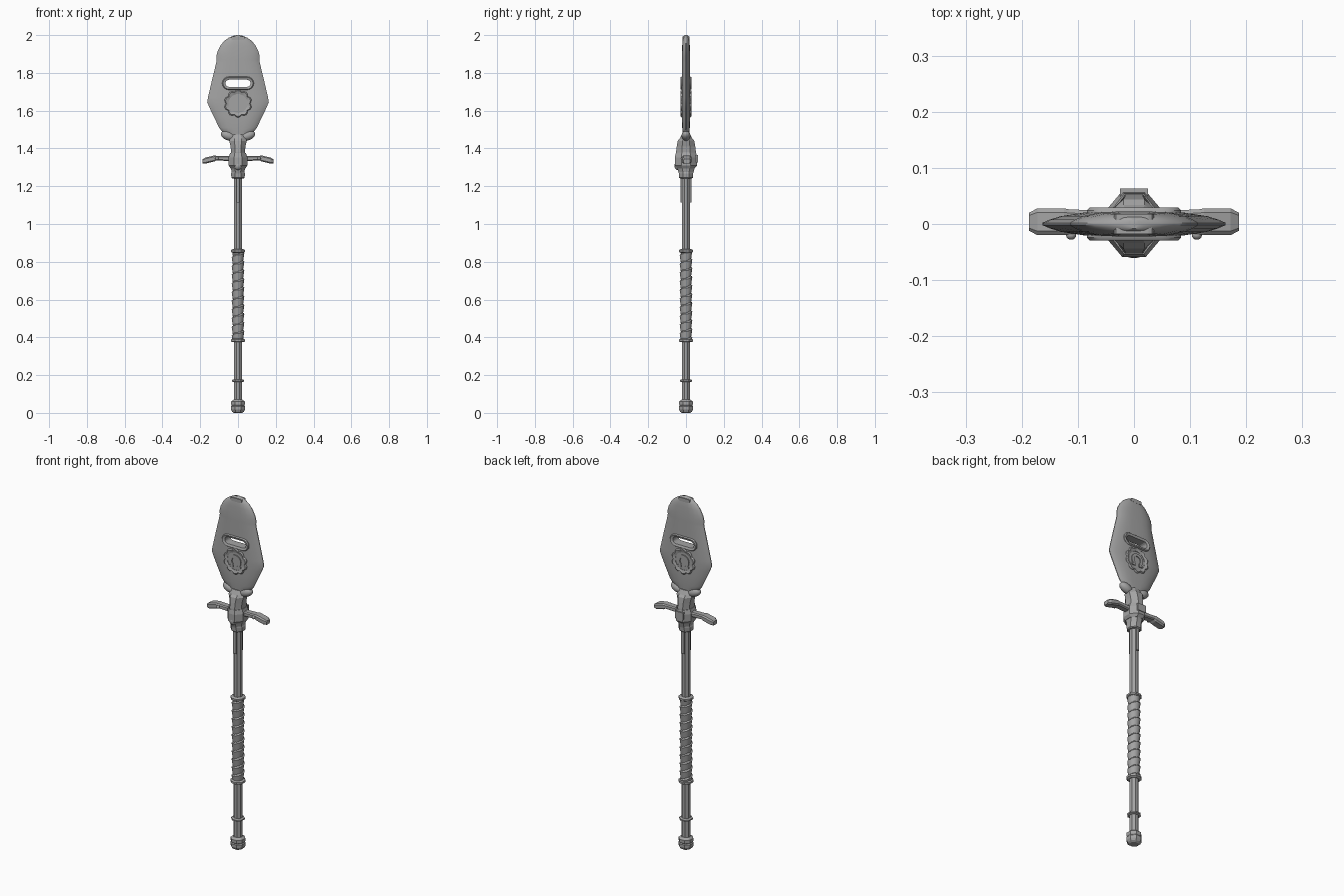
import bpy, bmesh, math
from mathutils import Matrix

if "Cube" in bpy.data.objects:
    bpy.data.objects.remove(bpy.data.objects["Cube"])

steel = bpy.data.materials.new("grey_steel")
steel.diffuse_color = (0.37, 0.37, 0.37, 1)
steel.use_nodes = True
steel.node_tree.nodes["Principled BSDF"].inputs["Base Color"].default_value = steel.diffuse_color


def finish(name, bm, smooth=None):
    """Turn a bmesh into a named object, flat or smooth by angle."""
    bmesh.ops.remove_doubles(bm, verts=bm.verts, dist=1e-5)
    bmesh.ops.recalc_face_normals(bm, faces=bm.faces)
    me = bpy.data.meshes.new(name)
    bm.to_mesh(me)
    bm.free()
    me.materials.append(steel)
    ob = bpy.data.objects.new(name, me)
    bpy.context.collection.objects.link(ob)
    if smooth:
        bpy.ops.object.select_all(action='DESELECT')
        ob.select_set(True)
        bpy.context.view_layer.objects.active = ob
        bpy.ops.object.shade_smooth_by_angle(angle=math.radians(smooth))
    return ob


def loft(name, loops, smooth=None, closed=False):
    """Skin closed point loops; cap the ends, or join last to first."""
    bm = bmesh.new()
    rows = [[bm.verts.new(p) for p in loop] for loop in loops]
    n = len(rows[0])
    pairs = list(zip(rows, rows[1:])) + ([(rows[-1], rows[0])] if closed else [])
    for a, b in pairs:
        for i in range(n):
            j = (i + 1) % n
            bm.faces.new((a[i], a[j], b[j], b[i]))
    if not closed:
        bm.faces.new(rows[0])
        bm.faces.new(rows[-1])
    return finish(name, bm, smooth)


def column(name, rows, sides=8, smooth=None):
    """Upright part from rows of (z, x half width, y half width), flats to the front."""
    k = 1 / math.cos(math.pi / sides)
    angs = [2 * math.pi * (i + 0.5) / sides for i in range(sides)]
    return loft(name, [[(rx * k * math.cos(a), ry * k * math.sin(a), z) for a in angs]
                       for z, rx, ry in rows], smooth)


def turned(name, rows, sides=8):
    return column(name, [(z, r, r) for r, z in rows], sides)


def ring_band(name, outer, inner, y, bevel=0.005):
    """Raised rim through the blade between two (x, z) outlines."""
    mid = [((a[0] * .75 + b[0] * .25), (a[1] * .75 + b[1] * .25)) for a, b in zip(outer, inner)]
    sec = [(outer, -y + bevel), (mid, -y), (inner, -y + bevel),
           (inner, y - bevel), (mid, y), (outer, y - bevel)]
    return loft(name, [[(p[0], d, p[1]) for p in o] for o, d in sec], 40, closed=True)


def stadium(cx, cz, hw, hh, n=8):
    pts = []
    for s, start in ((1, -math.pi / 2), (-1, math.pi / 2)):
        for i in range(n + 1):
            a = start + math.pi * i / n
            pts.append((cx + s * (hw - hh) + hh * math.cos(a), cz + hh * math.sin(a)))
    return pts


def ellipsoid(name, loc, size, tilt=0, sub=3):
    bm = bmesh.new()
    m = Matrix.Translation(loc) @ Matrix.Rotation(tilt, 4, 'Y') @ Matrix.Diagonal((*size, 1))
    bmesh.ops.create_uvsphere(bm, u_segments=16, v_segments=8, radius=1, matrix=m)
    return finish(name, bm, 40)


# Blade: lens section swept up the outline (z, half width, half thickness)
outline = [(1.46, .035, .016), (1.49, .085, .018), (1.51, .100, .020), (1.57, .129, .022),
           (1.61, .148, .022), (1.645, .163, .022), (1.67, .159, .022), (1.76, .138, .022),
           (1.855, .115, .022), (1.87, .113, .022), (1.89, .114, .022), (1.915, .108, .021),
           (1.945, .093, .020), (1.97, .072, .018), (1.987, .048, .015), (1.997, .022, .011),
           (2.0, .008, .008)]
ts = [-1, -.92, -.8, -.55, -.28, 0, .28, .55, .8, .92, 1]
blade = loft("blade", [
    [(t * w, -th * (1 - .9 * abs(t) ** 4), z) for t in ts] +
    [(t * w, th * (1 - .9 * abs(t) ** 4), z) for t in reversed(ts)]
    for z, w, th in outline], 35)

# Slot through the blade
SLOT_Z = 1.745
hole = stadium(0, SLOT_Z, .066, .019)
cutter = loft("slot_cutter", [[(x, y, z) for x, z in hole] for y in (-.1, .1)])
cutter.hide_render = True
mod = blade.modifiers.new("slot", 'BOOLEAN')
mod.operation, mod.solver, mod.object = 'DIFFERENCE', 'EXACT', cutter
bpy.context.view_layer.objects.active = blade
bpy.ops.object.modifier_apply(modifier="slot")
bpy.data.objects.remove(cutter)
ring_band("slot_rim", stadium(0, SLOT_Z, .084, .035), hole, .029)

# Scalloped medallion ring with an arch inside
MED_Z, N = 1.638, 60
angs = [2 * math.pi * i / N for i in range(N)]


def ring(radius, scallop=0):
    return [((radius + scallop * abs(math.sin(5 * a))) * math.cos(a),
             MED_Z + (radius + scallop * abs(math.sin(5 * a))) * math.sin(a)) for a in angs]


ring_band("medallion_ring", ring(.064, .010), ring(.050), .029)
arch = [math.radians(-55 + 290 * i / 20) for i in range(21)]
arc = [(r * math.cos(a), MED_Z + r * math.sin(a)) for r, seq in
       ((.036, arch), (.021, arch[::-1])) for a in seq]
loft("medallion_arch", [[(x, y, z) for x, z in arc] for y in (-.027, .027)], 40)
for s in (-1, 1):
    foot = [(s * .012, MED_Z - .034), (s * .034, MED_Z - .034),
            (s * .034, MED_Z - .024), (s * .012, MED_Z - .024)]
    loft("arch_foot", [[(x, y, z) for x, z in foot] for y in (-.027, .027)])

# Small cap plate at the tip
tip = stadium(0, 1.983, .036, .010, 5)
loft("tip_plate", [[(x, y, z) for x, z in tip] for y in (-.018, .018)])

# Leaf lobes where the blade meets the socket
for s in (-1, 1):
    ellipsoid("base_lobe", (s * .052, 0, 1.467), (.042, .024, .024), s * math.radians(-22))

# Socket, hub and front stud
column("socket", [(1.240, .030, .030), (1.245, .035, .036), (1.268, .037, .038),
                  (1.275, .034, .040), (1.31, .040, .050), (1.345, .043, .053),
                  (1.38, .037, .053), (1.41, .039, .049), (1.44, .046, .044),
                  (1.452, .046, .034), (1.475, .032, .022)])
column("hub", [(1.295, .040, .046), (1.310, .050, .059), (1.352, .050, .059),
               (1.375, .042, .054)])
ellipsoid("front_stud", (0, -.045, 1.308), (.022, .016, .022))
bm = bmesh.new()
bmesh.ops.create_cube(bm, size=1, matrix=Matrix.Translation((0, .052, 1.345)) @
                      Matrix.Diagonal((.05, .022, .04, 1)))
finish("back_boss", bm)

# Drooping crossguard arms with chamfered ends and studs
stations = [(.02, 1.346, .014, .020), (.06, 1.347, .013, .020), (.115, 1.349, .012, .022),
            (.125, 1.347, .016, .024), (.172, 1.336, .016, .024), (.187, 1.332, .011, .016)]
for s in (-1, 1):
    loops = []
    for x, z, hz, hy in stations:
        loops.append([(s * x, .004 + a * hy, z + b * hz) for a, b in
                      ((-1, -.6), (-.7, -1), (.7, -1), (1, -.6),
                       (1, .6), (.7, 1), (-.7, 1), (-1, .6))])
    loft("guard_arm", loops)
    ellipsoid("guard_stud", (s * .112, -.020, 1.347), (.009, .008, .009))

# Shaft with straps running down from the socket
turned("shaft", [(.022, .05), (.022, 1.25)])
for s in (-1, 1):
    bm = bmesh.new()
    bmesh.ops.create_cube(bm, size=1, matrix=Matrix.Translation((0, s * .025, 1.18)) @
                          Matrix.Diagonal((.018, .010, .13, 1)))
    finish("shaft_strap", bm)

# Grip wrapped in a spiral of overlapping bands
Z0, Z1, TURNS, SIDES, STEPS = .39, .85, 10, 16, 120
loops = []
for k in range(STEPS + 1):
    u = k / STEPS
    loop = []
    for i in range(SIDES):
        f = (u * TURNS - i / SIDES) % 1
        r = .027 + .007 * f
        a = 2 * math.pi * i / SIDES
        loop.append((r * math.cos(a), r * math.sin(a), Z0 + (Z1 - Z0) * u))
    loops.append(loop)
loft("grip_wrap", loops, 30)

# Rings on the shaft
for name, z, r, h in (("upper_grip_ring", .857, .037, .010), ("lower_grip_ring", .384, .037, .010),
                      ("lower_shaft_ring", .170, .033, .007)):
    turned(name, [(r - .008, z - h), (r, z - h * .5), (r, z + h * .5), (r - .008, z + h)])

# Pommel
turned("pommel", [(.022, 0), (.031, .006), (.037, .018), (.037, .034), (.033, .039),
                  (.036, .044), (.036, .060), (.024, .070)])
